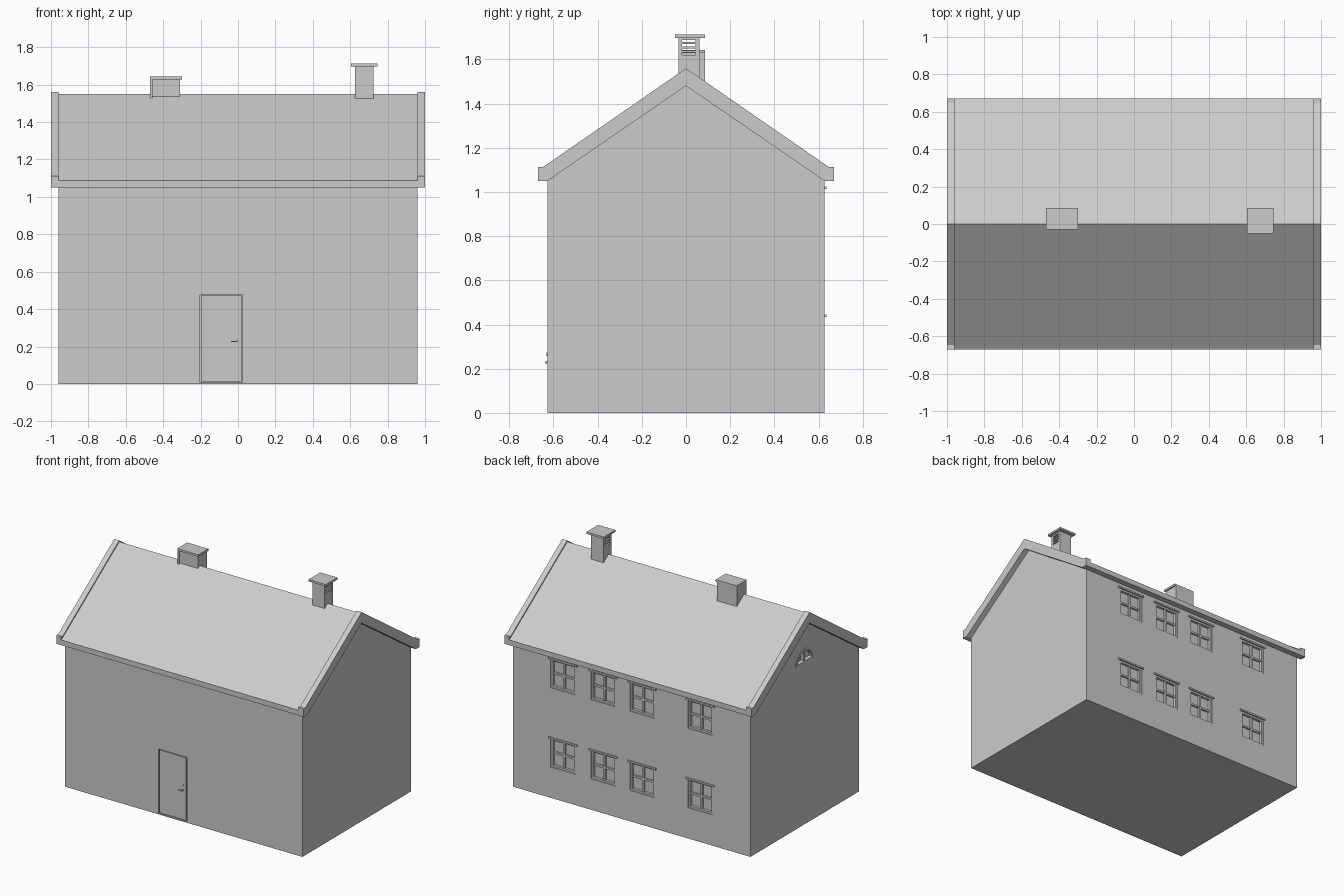
import bpy, bmesh
from math import sin, cos, pi

if "Cube" in bpy.data.objects:
    bpy.data.objects.remove(bpy.data.objects["Cube"])


def finish(name, bm):
    bmesh.ops.recalc_face_normals(bm, faces=bm.faces)
    me = bpy.data.meshes.new(name)
    bm.to_mesh(me)
    bm.free()
    ob = bpy.data.objects.new(name, me)
    bpy.context.collection.objects.link(ob)
    return ob


def add_prism(bm, pts, x0, x1):
    """Extrude a closed (y, z) outline from x0 to x1."""
    face = bm.faces.new([bm.verts.new((x0, y, z)) for y, z in pts])
    ext = bmesh.ops.extrude_face_region(bm, geom=[face], use_keep_orig=True)
    verts = [g for g in ext["geom"] if isinstance(g, bmesh.types.BMVert)]
    bmesh.ops.translate(bm, verts=verts, vec=(x1 - x0, 0, 0))


def add_box(bm, x0, x1, y0, y1, z0, z1):
    add_prism(bm, [(y0, z0), (y1, z0), (y1, z1), (y0, z1)], x0, x1)


def boxes(name, items):
    bm = bmesh.new()
    for b in items:
        add_box(bm, *b)
    return finish(name, bm)


def prisms(name, items):
    bm = bmesh.new()
    for b in items:
        add_prism(bm, *b)
    return finish(name, bm)


def both_sides(half):
    """Mirror a half outline (starting at the outer ridge, ending at the inner ridge)."""
    return half + [(-y, z) for y, z in reversed(half[1:-1])]


def roof_outline(half):
    # outer ridge -> right eave -> inner ridge -> left eave
    return half + [(-y, z) for y, z in half[-2:0:-1]]


W, D, EAVE = 0.96, 0.627, 1.05
win_x = (0.555, 0.23, -0.085, -0.555)
win_z = (0.225, 0.805)
WW, WH = 0.10, 0.21
windows = [(x, z) for x in win_x for z in win_z]


def arc(r, cz=1.18, n=20):
    return [(r * cos(pi * i / n), cz + r * sin(pi * i / n)) for i in range(n + 1)]


# House walls with gables
walls = prisms("walls", [([(-D, 0), (D, 0), (D, EAVE), (0, 1.48), (-D, EAVE)], -W, W)])

# Hidden cutter: window recesses, door recess, half-round gable window
bm = bmesh.new()
for x, z in windows:
    add_box(bm, x - WW, x + WW, D - 0.025, D + 0.05, z, z + WH)
add_box(bm, -0.203, 0.025, -D - 0.05, -D + 0.012, 0.008, 0.478)
add_prism(bm, arc(0.105), -W - 0.02, -W + 0.025)
cutter = finish("recess_cutter", bm)
cutter.hide_render = True
cutter.hide_viewport = True
mod = walls.modifiers.new("recesses", "BOOLEAN")
mod.operation = "DIFFERENCE"
mod.solver = "EXACT"
mod.object = cutter

# Roof slab and raised verge boards with square ends
roof = [(0, 1.55), (0.665, 1.09), (0.67, 1.088), (0.67, EAVE), (D, EAVE), (0, 1.48)]
verge = [(0, 1.56), (0.648, 1.112), (0.67, 1.112), (0.67, EAVE), (D, EAVE), (0, 1.48)]
prisms("roof", [(roof_outline(roof), -W, W)])
prisms("verge_boards", [(roof_outline(verge), s * W, s * 1.0) for s in (-1, 1)])

# Windows: frame, cross bars and header ledge
t = 0.014
for i, (x, z) in enumerate(windows):
    a, b, top = x - WW, x + WW, z + WH
    y0, y1 = D - 0.025, D - 0.006
    boxes(f"window_frame_{i + 1}", [
        (a, a + t, y0, y1, z, top), (b - t, b, y0, y1, z, top),
        (a + t, b - t, y0, y1, z, z + t), (a + t, b - t, y0, y1, top - t, top),
        (x - 0.007, x + 0.007, y0, y1 - 0.004, z + t, top - t),
        (a + t, b - t, y0, y1 - 0.005, z + 0.098, z + 0.112)])
    boxes(f"window_header_{i + 1}", [(x - 0.115, x + 0.115, D - 0.002, D + 0.008, top - 0.002, top + 0.01)])

# Half-round gable window
prisms("gable_window_frame", [
    (arc(0.105) + arc(0.088)[::-1], -W - 0.004, -W + 0.025),
    ([(-0.088, 1.18), (0.088, 1.18), (0.088, 1.195), (-0.088, 1.195)], -W - 0.004, -W + 0.025),
    ([(-0.006, 1.195), (0.006, 1.195), (0.006, 1.27), (-0.006, 1.27)], -W + 0.004, -W + 0.025)])

# Door set flush in its recess, with lever and lock
boxes("door", [(-0.197, 0.019, -D, -D + 0.012, 0.014, 0.472)])
boxes("door_handle", [(-0.009, -0.003, -D - 0.01, -D, 0.224, 0.236),
                      (-0.037, -0.003, -D - 0.012, -D - 0.007, 0.224, 0.230)])
bm = bmesh.new()
bmesh.ops.create_cone(bm, cap_ends=True, segments=16, radius1=0.008, radius2=0.008, depth=0.006)
lock = finish("door_lock", bm)
lock.rotation_euler.x = pi / 2
lock.location = (-0.006, -D - 0.001, 0.265)

# Tall vent chimney: open louvres facing both gables
slats = [(x, x + 0.012, -0.017, 0.042, z, z + 0.009)
         for x in (0.625, 0.713) for z in (1.631, 1.650, 1.669)]
boxes("louvre_chimney", [
    (0.625, 0.725, -0.035, -0.017, 1.50, 1.70), (0.625, 0.725, 0.042, 0.06, 1.50, 1.70),
    (0.625, 0.725, -0.017, 0.042, 1.50, 1.620), (0.625, 0.725, -0.017, 0.042, 1.687, 1.70)] + slats)
boxes("louvre_chimney_cap", [(0.605, 0.745, -0.05, 0.085, 1.698, 1.712)])

# Low roof hatch: body, lid and two side panels
boxes("roof_hatch", [(-0.457, -0.31, -0.02, 0.07, 1.49, 1.63)])
boxes("roof_hatch_lid", [(-0.47, -0.30, -0.03, 0.085, 1.628, 1.643)])
boxes("roof_hatch_panels", [(-0.47, -0.457, -0.03, 0.085, 1.48, 1.628),
                            (-0.457, -0.31, 0.07, 0.085, 1.48, 1.628)])
